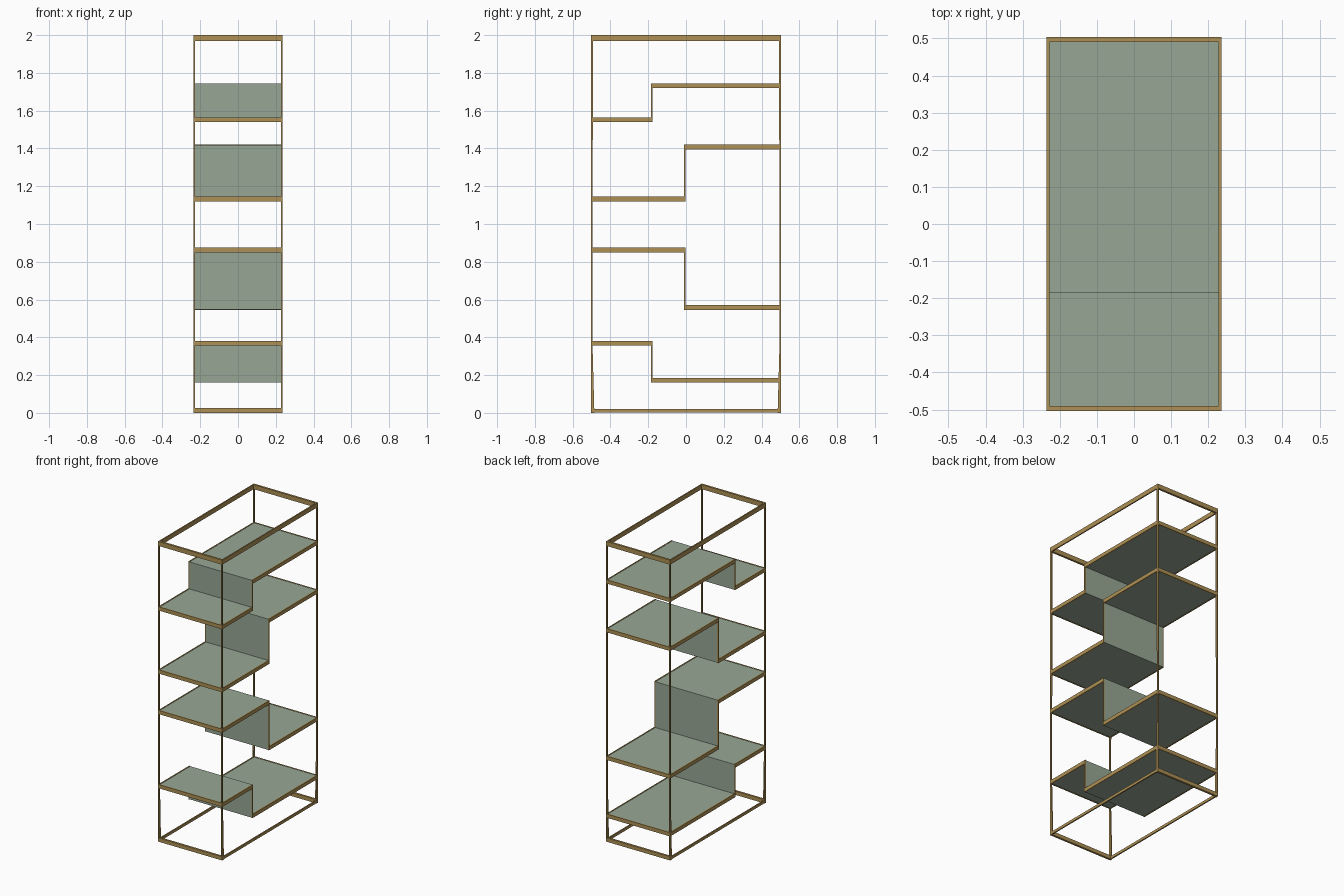
import bpy, bmesh

if "Cube" in bpy.data.objects:
    bpy.data.objects.remove(bpy.data.objects["Cube"])

W, D, H = 0.236, 0.504, 2.0      # half width, half depth, height
T = 0.008                        # strip thickness

def material(name, color):
    m = bpy.data.materials.new(name)
    m.diffuse_color = (*color, 1)
    m.use_nodes = True
    m.node_tree.nodes["Principled BSDF"].inputs["Base Color"].default_value = m.diffuse_color
    return m

brass = material("brass", (0.42, 0.28, 0.09))
green = material("green_panel", (0.31, 0.39, 0.30))

def finish(name, bm, mat):
    bmesh.ops.recalc_face_normals(bm, faces=bm.faces[:])
    me = bpy.data.meshes.new(name)
    bm.to_mesh(me)
    bm.free()
    me.materials.append(mat)
    ob = bpy.data.objects.new(name, me)
    bpy.context.collection.objects.link(ob)
    return ob

def box(name, x, y, z, mat):
    return prism(name, [(y[0], z[0]), (y[1], z[0]), (y[1], z[1]), (y[0], z[1])], x, mat)

def prism(name, pts, x, mat):
    """Extrude a side (y, z) outline from x[0] to x[1]."""
    bm = bmesh.new()
    f = bm.faces.new([bm.verts.new((x[0], y, z)) for y, z in pts])
    ext = bmesh.ops.extrude_face_region(bm, geom=[f])
    verts = [v for v in ext["geom"] if isinstance(v, bmesh.types.BMVert)]
    bmesh.ops.translate(bm, verts=verts, vec=(x[1] - x[0], 0, 0))
    return finish(name, bm, mat)

def sides(x0, x1):
    return {"left": (-x1, -x0), "right": (x0, x1)}

def step_outline(step, front, back, inset=0.0, end=D):
    """Z-shaped outline of a stepped shelf; front/back are (bottom, top)."""
    (fb, ft), (bb, bt) = front, back
    a, b = step - T / 2, step + T / 2
    if fb > bb:
        return [(-end, fb + inset), (a, fb + inset), (a, bb + inset), (end, bb + inset),
                (end, bt - inset), (b, bt - inset), (b, ft - inset), (-end, ft - inset)]
    return [(-end, fb + inset), (b, fb + inset), (b, bb + inset), (end, bb + inset),
            (end, bt - inset), (a, bt - inset), (a, ft - inset), (-end, ft - inset)]

# Corner posts, flaring slightly towards the foot
for side, x in sides(W - T, W).items():
    for place, s in (("front", -1), ("back", 1)):
        prism(f"{place}_{side}_post",
              [(s * D, 0), (s * D, H), (s * (D - 0.011), H), (s * (D - 0.009), 0.36),
               (s * (D - 0.019), 0)], x, brass)

# Top and bottom rings
for ring, z, zs in (("top", (1.97, H), (1.97, H)), ("base", (0, 0.025), (0.002, 0.02))):
    for side, x in sides(W - T, W).items():
        box(f"{ring}_{side}_rail", x, (-D, D), zs, brass)
    for place, y in (("front", (-D, -D + 0.014)), ("back", (D - 0.014, D))):
        box(f"{ring}_{place}_rail", (-W, W), y, z, brass)

# Stepped shelves: step position, front level, back level
shelves = [
    (-0.181, (0.356, 0.381), (0.160, 0.185)),
    (-0.007, (0.850, 0.875), (0.545, 0.570)),
    (-0.007, (1.120, 1.145), (1.395, 1.420)),
    (-0.181, (1.540, 1.565), (1.720, 1.745)),
]
for i, (step, front, back) in enumerate(shelves, 1):
    prism(f"shelf_{i}_panel", step_outline(step, front, back, 0.002, D - T),
          (-W + T, W - T), green)
    for side, x in sides(W - T, W).items():
        prism(f"shelf_{i}_{side}_trim", step_outline(step, front, back), x, brass)
    box(f"shelf_{i}_front_trim", (-W, W), (-D, -D + T), front, brass)
    box(f"shelf_{i}_back_trim", (-W, W), (D - T, D), back, brass)
